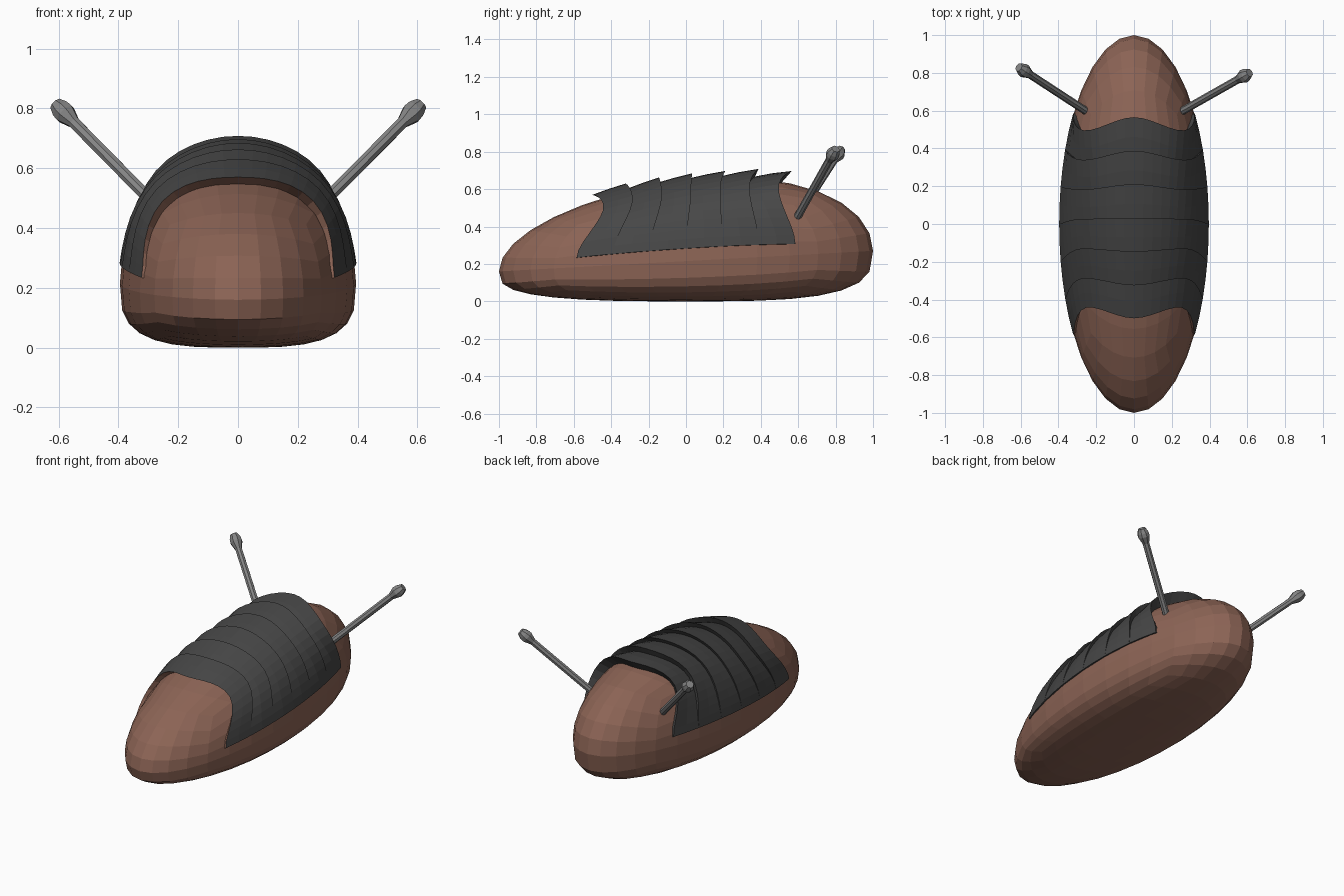
import bpy, bmesh, math
from mathutils import Vector

if "Cube" in bpy.data.objects:
    bpy.data.objects.remove(bpy.data.objects["Cube"])


def material(name, rgb):
    m = bpy.data.materials.new(name)
    m.diffuse_color = (*rgb, 1)
    m.use_nodes = True
    m.node_tree.nodes["Principled BSDF"].inputs["Base Color"].default_value = m.diffuse_color
    return m


brown = material("brown skin", (0.262, 0.127, 0.091))
dark = material("dark armour", (0.062, 0.062, 0.062))
grey = material("grey stalk", (0.235, 0.235, 0.235))


def finish(name, bm, mats):
    bmesh.ops.recalc_face_normals(bm, faces=bm.faces)
    me = bpy.data.meshes.new(name)
    bm.to_mesh(me)
    bm.free()
    for m in mats:
        me.materials.append(m)
    ob = bpy.data.objects.new(name, me)
    bpy.context.collection.objects.link(ob)
    return ob


def mid_z(y):
    return 0.215 + 0.055 * y


def dome(y):
    return 0.43 + 0.06 * y


def smooth(t):
    t = max(0, min(1, t))
    return t * t * (3 - 2 * t)


# Body: cube sphere, domed on top, flattened below
bm = bmesh.new()
bmesh.ops.create_cube(bm, size=2)
bmesh.ops.subdivide_edges(bm, edges=bm.edges, cuts=7, use_grid_fill=True)
for v in bm.verts:
    s = Vector([math.tan(c * math.pi / 4) for c in v.co]).normalized()
    if s.z >= 0:
        z = mid_z(s.y) + dome(s.y) * s.z
    else:
        r = min(1, math.hypot(s.x, s.y))
        z = mid_z(s.y) * (1 - (1 - r ** 3.2) ** (1 / 3.2))
    v.co = (0.395 * s.x, s.y, z)
finish("body", bm, [brown])


# Point on the body's dome at length y and elevation e, pushed out by off
def dome_point(y, e, off):
    k = math.sqrt(1 - y * y)
    w, h = 0.395 * k, dome(y) * k
    n = Vector((math.cos(e) / w, 0, math.sin(e) / h)).normalized()
    return Vector((w * math.cos(e), y, mid_z(y) + h * math.sin(e))) + n * off


# Wavy seam line across the back
def seam(base, e):
    d = math.degrees(min(e, math.pi - e))
    a, b = smooth((d - 9) / 43), smooth((d - 52) / 38)
    return base * (1 - 0.2 * a + 0.11 * b) + 0.027 * a + 0.006 * b


# Armour plates: overlapping, each raised at its +y end
E0, N = math.radians(9), 24
lift = [0.038, 0.033, 0.03, 0.032, 0.048, 0.062]
for i in range(6):
    b0, b1 = -0.585 + 0.195 * i, -0.39 + 0.195 * i
    first, last = i == 0, i == 5
    bm = bmesh.new()
    cols = []
    for j in range(-1, N + 2):
        e = E0 + (math.pi - 2 * E0) * max(0, min(N, j)) / N
        g = smooth((math.sin(e) - math.sin(E0)) / 0.75)
        ya, yb = seam(b0, e), seam(b1, e)
        o0 = 0.006 + (0.03 * g if first else 0.003 * g)
        o1 = 0.006 + lift[i] * g
        if first:
            start = ya + 0.06 * g
        else:
            ya -= 0.03 * g
            start = ya
        rows = [(start, -0.012), (ya, o0), ((ya + yb) / 2, (o0 + o1) / 2),
                (yb, o1), (yb - (0.06 if last else 0.03) * g, -0.012)]
        edge = j < 0 or j > N
        cols.append([bm.verts.new(dome_point(y, e, -0.012 if edge else o))
                     for y, o in rows])
    for a, b in zip(cols, cols[1:]):
        for r in range(4):
            f = bm.faces.new((a[r], a[r + 1], b[r + 1], b[r]))
            f.material_index = 1 if first and r == 0 else 0
    finish("back_plate_%d" % (i + 1), bm, [dark, brown])

# Eye stalks: lathed rod with a bulb at the tip
profile = [(0, 0.021), (0.83, 0.021), (0.91, 0.037), (0.95, 0.035), (1, 0.023)]
for name, base, tip in (("right_eye_stalk", (0.25, 0.595, 0.45), (0.612, 0.80, 0.815)),
                        ("left_eye_stalk", (-0.25, 0.595, 0.45), (-0.61, 0.83, 0.815))):
    base, tip = Vector(base), Vector(tip)
    turn = (tip - base).to_track_quat('Z', 'Y')
    bm = bmesh.new()
    rings = []
    for t, r in profile:
        c = base.lerp(tip, t)
        rings.append([bm.verts.new(c + turn @ Vector((r * math.cos(k * math.tau / 8),
                                                      r * math.sin(k * math.tau / 8), 0)))
                      for k in range(8)])
    for a, b in zip(rings, rings[1:]):
        for k in range(8):
            bm.faces.new((a[k], a[(k + 1) % 8], b[(k + 1) % 8], b[k]))
    bm.faces.new(rings[0])
    bm.faces.new(rings[-1])
    finish(name, bm, [grey])
